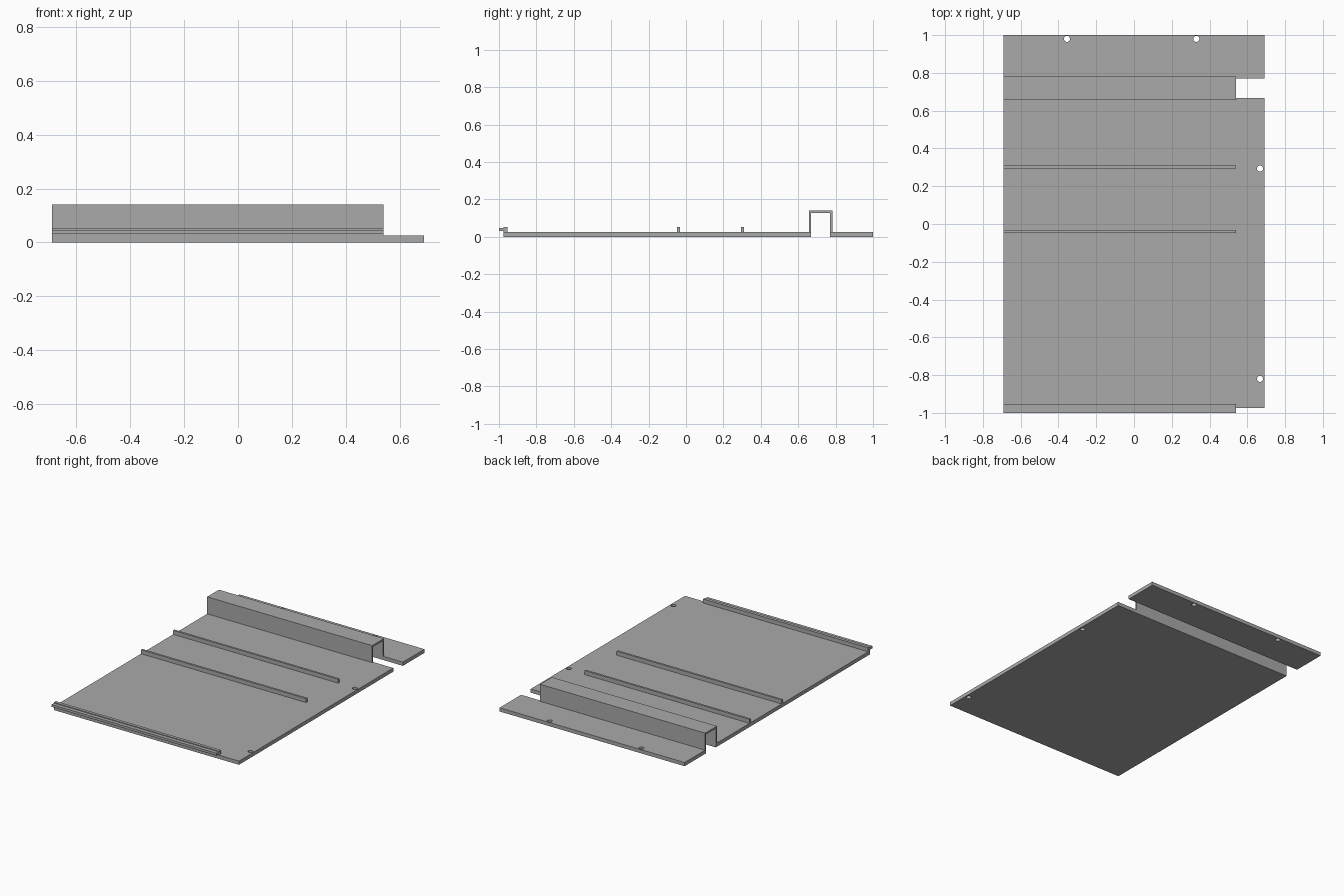
import bpy
import bmesh

cube = bpy.data.objects.get("Cube")
if cube:
    bpy.data.objects.remove(cube)

grey = bpy.data.materials.new("mid grey")
grey.use_nodes = True
colour = (0.4, 0.4, 0.4, 1)
grey.diffuse_color = colour
grey.node_tree.nodes["Principled BSDF"].inputs["Base Color"].default_value = colour

LEFT, RIGHT, RAIL_END = -0.69, 0.69, 0.54
THICK, RIB_TOP = 0.025, 0.052


def extrude_x(name, profile, x0, x1):
    """Sweep a (y, z) outline along x."""
    bm = bmesh.new()
    face = bm.faces.new([bm.verts.new((x0, y, z)) for y, z in profile])
    swept = bmesh.ops.extrude_face_region(bm, geom=[face])["geom"]
    verts = [v for v in swept if isinstance(v, bmesh.types.BMVert)]
    bmesh.ops.translate(bm, verts=verts, vec=(x1 - x0, 0, 0))
    bmesh.ops.recalc_face_normals(bm, faces=bm.faces)
    mesh = bpy.data.meshes.new(name)
    bm.to_mesh(mesh)
    bm.free()
    mesh.materials.append(grey)
    obj = bpy.data.objects.new(name, mesh)
    bpy.context.collection.objects.link(obj)
    return obj


def bar(name, y0, y1, z0, z1, x1):
    return extrude_x(name, [(y0, z0), (y1, z0), (y1, z1), (y0, z1)], LEFT, x1)


def drill(plate, points):
    """Cut round screw holes through a plate."""
    for x, y in points:
        bpy.ops.mesh.primitive_cylinder_add(vertices=24, radius=0.016, depth=0.2, location=(x, y, 0))
        cutter = bpy.context.object
        cutter.name = "hole_cutter"
        cutter.data.materials.append(grey)
        cutter.hide_render = True
        cutter.hide_set(True)
        cutter.display_type = "WIRE"
        cut = plate.modifiers.new("screw hole", "BOOLEAN")
        cut.operation = "DIFFERENCE"
        cut.solver = "EXACT"
        cut.object = cutter
    # Apply the cuts and discard the cutters
    bpy.context.view_layer.objects.active = plate
    for cut in list(plate.modifiers):
        cutter = cut.object
        bpy.ops.object.modifier_apply(modifier=cut.name)
        bpy.data.objects.remove(cutter)


# Flat plates on both sides of the channel gap
main_plate = bar("main_plate", -0.975, 0.668, 0, THICK, RIGHT)
drill(main_plate, [(0.667, 0.293), (0.667, -0.82)])
back_plate = bar("back_plate", 0.771, 1, 0, THICK, RIGHT)
drill(back_plate, [(-0.355, 0.98), (0.33, 0.98)])

# Raised hollow channel bridging the gap
y0, y1, i0, i1 = 0.657, 0.782, 0.668, 0.771
extrude_x("raised_channel", [(y0, THICK), (i0, THICK), (i0, 0.128), (i1, 0.128),
                             (i1, THICK), (y1, THICK), (y1, 0.14), (y0, 0.14)], LEFT, RAIL_END)

# Thin ribs across the main plate
for name, y in (("front_rib", -0.04), ("back_rib", 0.302)):
    bar(name, y - 0.007, y + 0.007, THICK, RIB_TOP, RAIL_END)

# Front rail with an overhanging tongue
extrude_x("front_rail", [(-0.975, THICK), (-0.954, THICK), (-0.954, RIB_TOP), (-0.975, RIB_TOP),
                         (-0.975, 0.047), (-1, 0.047), (-1, 0.031), (-0.975, 0.031)], LEFT, RAIL_END)
